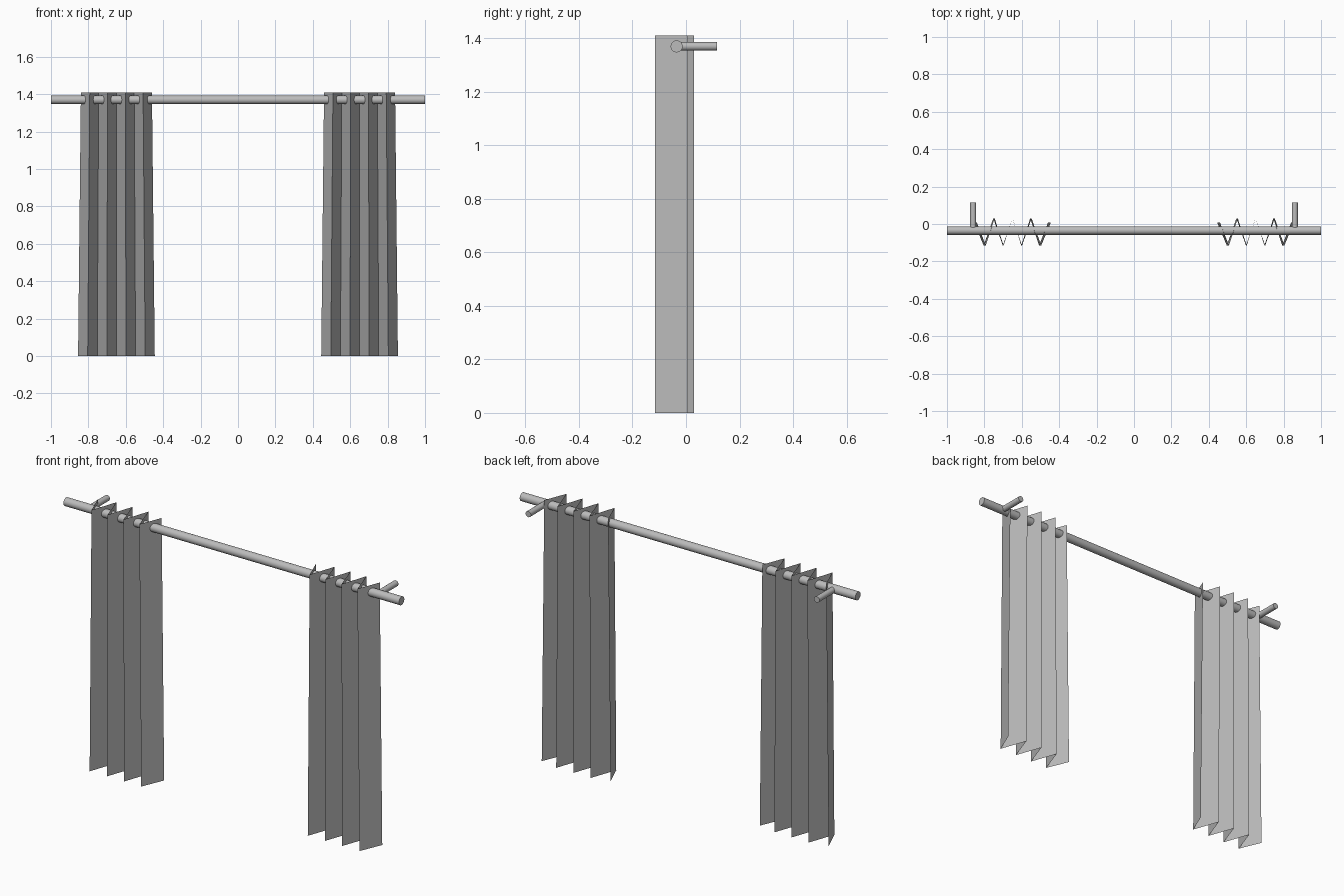
import bpy
import bmesh
from mathutils import Vector

default = bpy.data.objects.get("Cube")
if default:
    bpy.data.objects.remove(default, do_unlink=True)


def make_material(name, value):
    mat = bpy.data.materials.new(name)
    mat.use_nodes = True
    colour = (value, value, value, 1)
    mat.diffuse_color = colour
    mat.node_tree.nodes["Principled BSDF"].inputs["Base Color"].default_value = colour
    return mat


grey = make_material("plain grey", 0.5)
ROD_Y, ROD_Z = -0.035, 1.37


def cylinder(name, start, end, radius):
    start, end = Vector(start), Vector(end)
    axis = end - start
    bpy.ops.mesh.primitive_cylinder_add(
        vertices=24, radius=radius, depth=axis.length, location=(start + end) / 2,
        rotation=axis.to_track_quat("Z", "Y").to_euler())
    obj = bpy.context.object
    obj.name = name
    obj.data.materials.append(grey)
    bpy.ops.object.shade_smooth_by_angle()


def curtain(name, centre):
    """Pleated single sheet, flaring slightly towards the hem."""
    bm = bmesh.new()
    previous = None
    for i in range(9):
        # Outer edges stop short of a full pleat
        y = -0.115 if i % 2 else (0.007 if i in (0, 8) else 0.03)
        pair = [bm.verts.new((centre + (i - 4) / 4 * half, y, z))
                for half, z in ((0.205, 0), (0.19, 1.41))]
        if previous:
            bm.faces.new((previous[0], pair[0], pair[1], previous[1]))
        previous = pair
    mesh = bpy.data.meshes.new(name)
    bm.to_mesh(mesh)
    bm.free()
    mesh.materials.append(grey)
    bpy.context.collection.objects.link(bpy.data.objects.new(name, mesh))


# Rod across the full width
cylinder("curtain_rod", (-1, ROD_Y, ROD_Z), (1, ROD_Y, ROD_Z), 0.0225)

# Wall brackets and curtains on both sides
for side, sign in (("left", 1), ("right", -1)):
    x = sign * 0.86
    cylinder(side + "_wall_bracket", (x, ROD_Y, ROD_Z), (x, 0.115, ROD_Z), 0.016)
    curtain(side + "_curtain", sign * 0.65)
